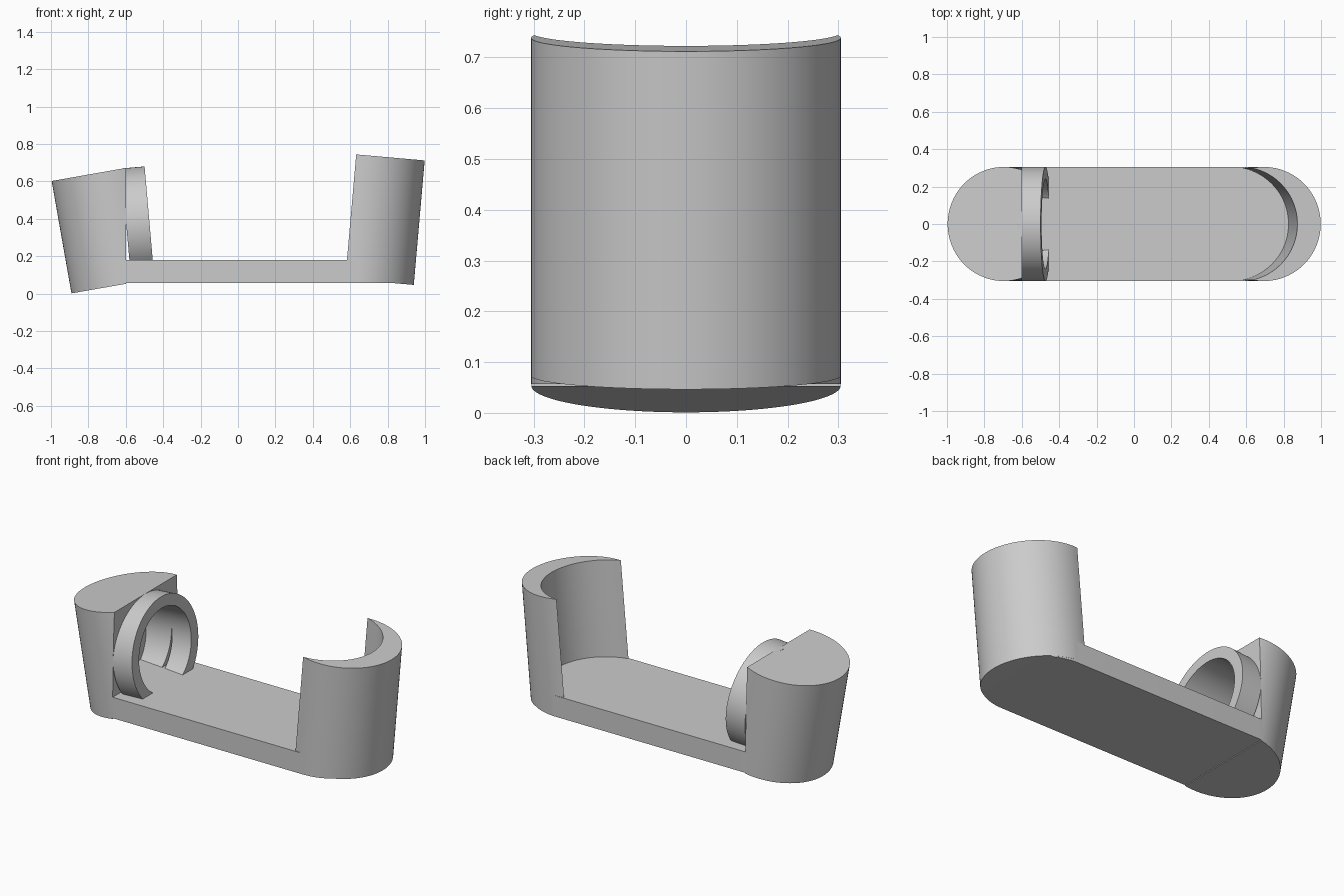
import bpy, bmesh
from math import radians, sin, cos, pi, asin
from mathutils import Matrix, Vector

if "Cube" in bpy.data.objects:
    bpy.data.objects.remove(bpy.data.objects["Cube"], do_unlink=True)

R = 0.305          # shared outer radius
SEG = 96

grey = bpy.data.materials.new("plain grey")
grey.use_nodes = True
grey.diffuse_color = (0.6, 0.6, 0.6, 1)
grey.node_tree.nodes["Principled BSDF"].inputs["Base Color"].default_value = (0.6, 0.6, 0.6, 1)


def arc(cx, radius, start, end, steps):
    """Points on an arc centred on (cx, 0)."""
    return [(cx + radius * cos(start + (end - start) * i / steps),
             radius * sin(start + (end - start) * i / steps)) for i in range(steps + 1)]


def circle(radius):
    return arc(0, radius, 0, 2 * pi, SEG)[:-1]


def prism(name, outline, bottom, top, centre=(0, 0, 0), tilt=0, cut_x=None):
    """Extrude an outline along z, lean it about y, optionally trim it at x."""
    bm = bmesh.new()
    face = bm.faces.new([bm.verts.new((x, y, bottom)) for x, y in outline])
    ext = bmesh.ops.extrude_face_region(bm, geom=[face])
    moved = [g for g in ext["geom"] if isinstance(g, bmesh.types.BMVert)]
    bmesh.ops.translate(bm, verts=moved, vec=(0, 0, top - bottom))
    bm.transform(Matrix.Translation(centre) @ Matrix.Rotation(radians(tilt), 4, 'Y'))
    if cut_x is not None:
        bmesh.ops.bisect_plane(bm, geom=bm.verts[:] + bm.edges[:] + bm.faces[:],
                               plane_co=Vector((cut_x, 0, 0)), plane_no=Vector((1, 0, 0)),
                               clear_outer=True)
        bmesh.ops.holes_fill(bm, edges=[e for e in bm.edges if e.is_boundary], sides=0)
    bmesh.ops.recalc_face_normals(bm, faces=bm.faces[:])
    mesh = bpy.data.meshes.new(name)
    bm.to_mesh(mesh)
    bm.free()
    mesh.materials.append(grey)
    obj = bpy.data.objects.new(name, mesh)
    bpy.context.collection.objects.link(obj)
    return obj


def activate(obj):
    bpy.ops.object.select_all(action='DESELECT')
    obj.select_set(True)
    bpy.context.view_layer.objects.active = obj


# Flat base with rounded ends tucked inside the two uprights
base = prism("base_plate",
             arc(0.632, R, -pi / 2, pi / 2, 48) + arc(-0.585, R, pi / 2, 3 * pi / 2, 48),
             0.057, 0.18)

# Leaning block with an upright flat face
block = prism("end_block", circle(R), 0, 0.61, (-0.59, 0, 0.054), -10, cut_x=-0.6)

# Collar standing out of the block
hub = (-0.473, 0, 0.376)
collar = prism("collar_ring", circle(R), -0.1245, 0, hub, 85)

# One round bore through the collar and into the block
bore = prism("bore_cutter", circle(0.24), -0.294, 0.1, hub, 85)
bore.hide_render = True
for obj in (block, collar):
    activate(obj)
    mod = obj.modifiers.new("bore", 'BOOLEAN')
    mod.operation = 'DIFFERENCE'
    mod.solver = 'EXACT'
    mod.object = bore
    bpy.ops.object.modifier_apply(modifier=mod.name)
bpy.data.objects.remove(bore, do_unlink=True)

# Crescent shell: a cylinder with the same cylinder, shifted, taken away
shift = 0.125
a = pi / 2 + asin(shift / 2 / R)
b = pi - a
outer = arc(0, R, -a, a, 64)
inner = arc(-shift, R, b, -b, 64)[1:-1]
cradle = prism("crescent_cradle", outer + inner, 0, 0.668, (0.636, 0, 0.073), 5)

for obj in (base, block, collar, cradle):
    activate(obj)
    bpy.ops.object.shade_smooth_by_angle(angle=radians(30))
